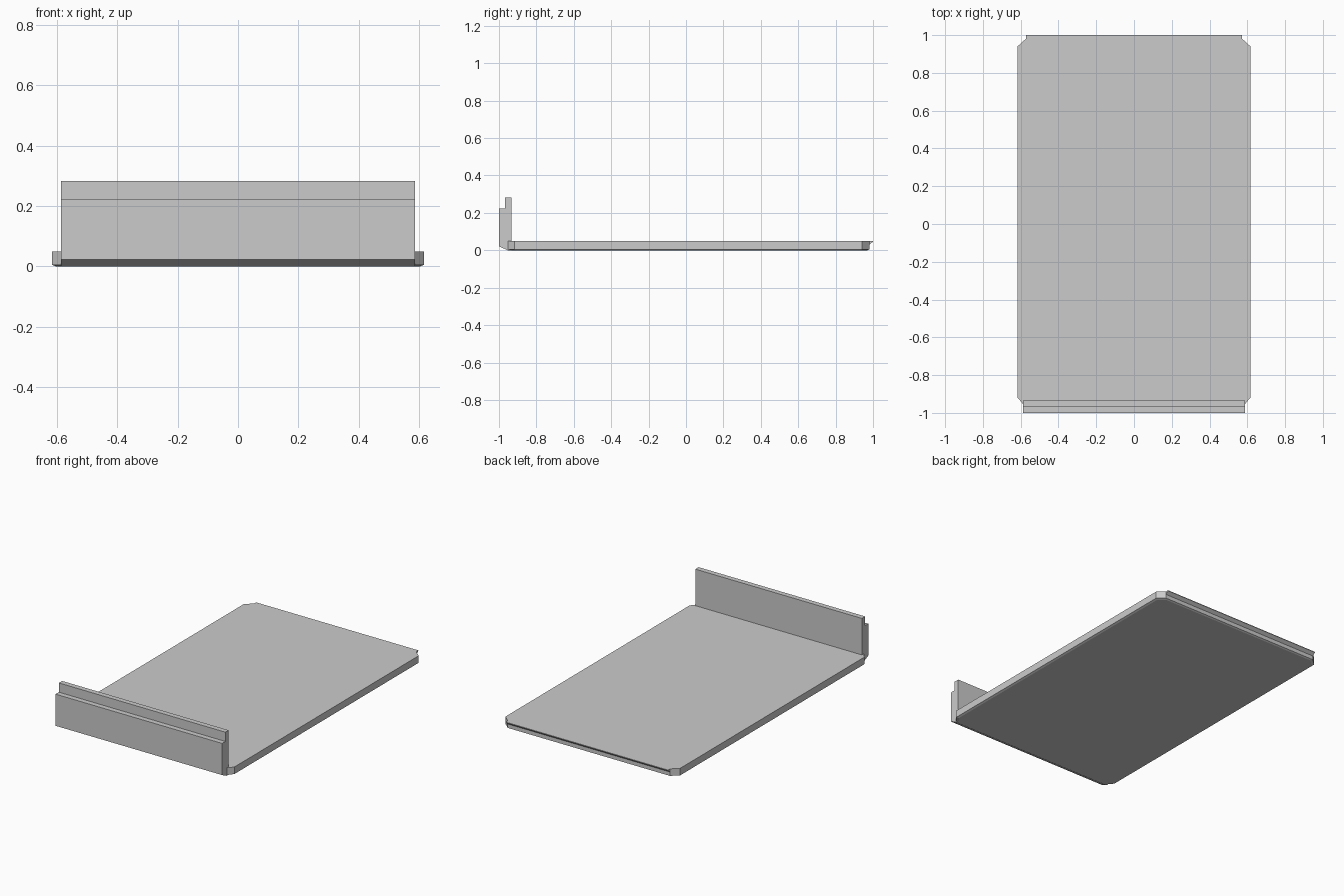
import bpy, bmesh

cube = bpy.data.objects.get("Cube")
if cube:
    bpy.data.objects.remove(cube)

grey = bpy.data.materials.new("light grey")
grey.use_nodes = True
grey.diffuse_color = (0.6, 0.6, 0.6, 1)
grey.node_tree.nodes["Principled BSDF"].inputs["Base Color"].default_value = (0.6, 0.6, 0.6, 1)


def loft(name, rings):
    """Solid through matching rings of points, capped at both ends."""
    bm = bmesh.new()
    loops = [[bm.verts.new(p) for p in ring] for ring in rings]
    for a, b in zip(loops, loops[1:]):
        for i in range(len(a)):
            j = (i + 1) % len(a)
            bm.faces.new((a[i], a[j], b[j], b[i]))
    bm.faces.new(loops[0])
    bm.faces.new(loops[-1])
    bmesh.ops.recalc_face_normals(bm, faces=bm.faces)
    mesh = bpy.data.meshes.new(name)
    bm.to_mesh(mesh)
    bm.free()
    mesh.materials.append(grey)
    obj = bpy.data.objects.new(name, mesh)
    bpy.context.collection.objects.link(obj)
    return obj


def extrude_x(name, profile, half_width):
    """Side profile of (y, z) points extended across the width."""
    return loft(name, [[(x, y, z) for y, z in profile] for x in (-half_width, half_width)])


# Bed with clipped corners and a slightly narrowed underside
right_half = [(0.588, -0.953), (0.617, -0.918), (0.617, 0.94), (0.573, 0.98)]
outline = right_half + [(-x, y) for x, y in reversed(right_half)]
layers = [(0.0, 0.98), (0.005, 1.0), (0.05, 1.0)]
loft("bed", [[(x * s, y * (1 + s) / 2, z) for x, y in outline] for z, s in layers])

# Stepped upright board at the front
extrude_x("front_board", [(-0.934, 0), (-0.955, 0), (-1, 0.022), (-1, 0.224),
                          (-0.967, 0.224), (-0.967, 0.283), (-0.934, 0.283)], 0.588)

# Sloped lip along the back edge
extrude_x("back_lip", [(0.97, 0.05), (0.97, 0.03), (0.98, 0.03), (1, 0.046), (1, 0.05)], 0.573)
